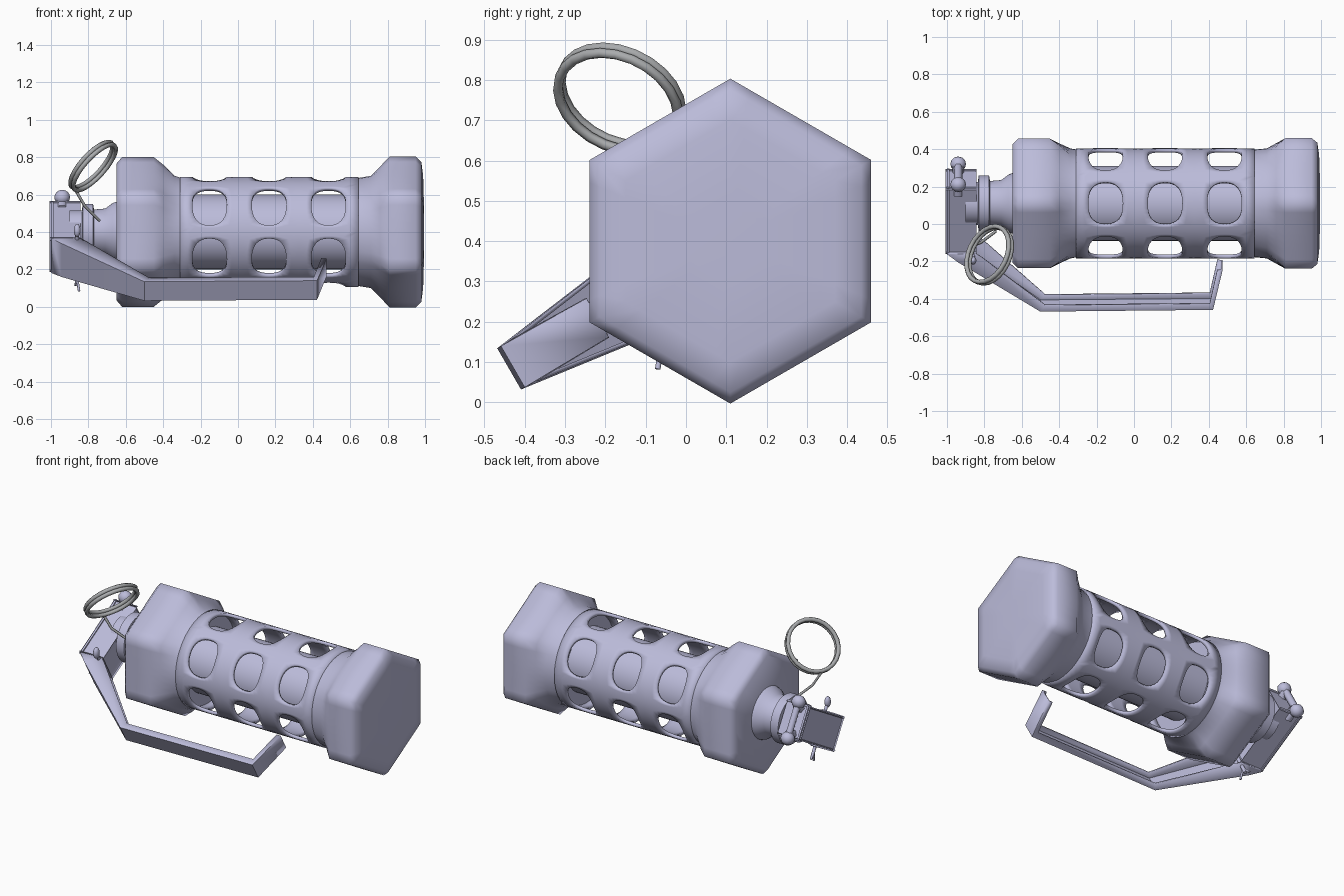
import bpy, bmesh, math
from mathutils import Vector, Matrix

if "Cube" in bpy.data.objects:
    bpy.data.objects.remove(bpy.data.objects["Cube"])

CY, CZ = 0.11, 0.40                      # long axis of the body
C30, S30 = math.cos(math.pi / 6), 0.5
U = Vector((0, -C30, -S30))              # radial direction toward the lever
W = Vector((0, S30, -C30))               # sideways across the lever


def material(name, rgb):
    m = bpy.data.materials.new(name)
    m.diffuse_color = (*rgb, 1)
    m.use_nodes = True
    m.node_tree.nodes["Principled BSDF"].inputs["Base Color"].default_value = m.diffuse_color
    return m


PAINT = material("lavender_grey", (0.50, 0.50, 0.70))
STEEL = material("wire_grey", (0.40, 0.41, 0.42))


def at(x, u, w):
    """Point from position along the axis, toward the lever and across it."""
    return Vector((x, CY, CZ)) + U * u + W * w


def finish(name, bm, mat=PAINT, angle=40, thick=0, normals=True):
    if normals:
        bmesh.ops.recalc_face_normals(bm, faces=bm.faces)
    me = bpy.data.meshes.new(name)
    bm.to_mesh(me)
    bm.free()
    ob = bpy.data.objects.new(name, me)
    bpy.context.collection.objects.link(ob)
    me.materials.append(mat)
    bpy.ops.object.select_all(action='DESELECT')
    ob.select_set(True)
    bpy.context.view_layer.objects.active = ob
    bpy.ops.object.shade_smooth_by_angle(angle=math.radians(angle))
    if thick:
        s = ob.modifiers.new("thickness", 'SOLIDIFY')
        s.thickness, s.offset = thick, 0
    return ob


def loft(name, profile, n=48, angle=40):
    """Rings along the axis: (x, radius, hexagon amount)."""
    bm = bmesh.new()
    rings = []
    for x, r, h in profile:
        ring = []
        for i in range(n):
            t = 2 * math.pi * i / n
            d = (t + math.pi / 6) % (math.pi / 3) - math.pi / 6
            rr = r * ((1 - h) + h * C30 / math.cos(d))
            ring.append(bm.verts.new((x, CY + rr * math.cos(t), CZ + rr * math.sin(t))))
        rings.append(ring)
    for a, b in zip(rings, rings[1:]):
        for i in range(n):
            j = (i + 1) % n
            bm.faces.new((a[i], a[j], b[j], b[i]))
    bm.faces.new(rings[0])
    bm.faces.new(rings[-1])
    return finish(name, bm, angle=angle)


def tube(name, pts, radius, mat=PAINT, closed=False, n=8):
    """Round wire through points."""
    cu = bpy.data.curves.new(name, 'CURVE')
    cu.dimensions = '3D'
    cu.bevel_depth, cu.bevel_resolution, cu.use_fill_caps = radius, 1, True
    sp = cu.splines.new('POLY')
    sp.points.add(len(pts) - 1)
    for p, co in zip(sp.points, pts):
        p.co = (*co, 1)
    sp.use_cyclic_u = closed
    sp.use_smooth = True
    cu.materials.append(mat)
    ob = bpy.data.objects.new(name, cu)
    bpy.context.collection.objects.link(ob)
    return ob


def ball(name, centre, scale):
    bm = bmesh.new()
    bmesh.ops.create_uvsphere(bm, u_segments=12, v_segments=8, radius=1,
                              matrix=Matrix.Translation(centre) @ Matrix.Diagonal((*scale, 1)))
    return finish(name, bm)


# hexagonal end caps that flow into the round body
loft("left_cap", [(-0.65, 0.365, 1), (-0.62, 0.40, 1), (-0.45, 0.40, 1), (-0.40, 0.36, 0.8),
                  (-0.34, 0.30, 0.15), (-0.29, 0.285, 0)], angle=65)
loft("right_cap", [(0.62, 0.285, 0), (0.71, 0.30, 0.15), (0.76, 0.35, 0.6), (0.81, 0.403, 1),
                   (0.95, 0.403, 1), (0.98, 0.375, 1), (0.99, 0.30, 1), (0.995, 0.12, 1)], angle=65)

# perforated shell: 6 x 3 tiles, each with a rounded opening
bm = bmesh.new()
R, TILE, N = 0.285, 0.159, 32
for row in range(6):
    for cx in (-0.152, 0.166, 0.484):
        rings = []
        for blend in (0, 0.4, 1):
            ring = []
            for k in range(N):
                a = 2 * math.pi * k / N
                c, s = math.cos(a), math.sin(a)
                m = max(abs(c), abs(s))
                q = (abs(c) ** 2.5 + abs(s) ** 2.5) ** (-1 / 2.5)
                dx = (1 - blend) * 0.092 * c * q + blend * TILE * c / m
                dt = (1 - blend) * 23 * s * q + blend * 30 * s / m
                t = math.radians(30 + 60 * row + dt)
                ring.append(bm.verts.new((cx + dx, CY + R * math.cos(t), CZ + R * math.sin(t))))
            rings.append(ring)
        for a, b in zip(rings, rings[1:]):
            for i in range(N):
                j = (i + 1) % N
                bm.faces.new((a[i], b[i], b[j], a[j]))
bmesh.ops.remove_doubles(bm, verts=bm.verts, dist=0.0005)
finish("perforated_shell", bm, thick=0.02)

# charge tube seen through the openings
loft("inner_tube", [(-0.45, 0.20, 0), (0.80, 0.20, 0)])

# neck with collar
loft("neck", [(-0.64, 0.165, 0), (-0.67, 0.155, 0), (-0.71, 0.125, 0), (-0.77, 0.12, 0),
              (-0.775, 0.15, 0), (-0.83, 0.15, 0), (-0.835, 0.115, 0), (-0.90, 0.115, 0)])

# fuze head block
bm = bmesh.new()
bmesh.ops.create_cube(bm, size=1)
for v in bm.verts:
    v.co = at(-0.925 + v.co.x * 0.14, 0.05 + v.co.y * 0.39, v.co.z * 0.19)
bmesh.ops.bevel(bm, geom=bm.edges[:], offset=0.012, segments=2, affect='EDGES', profile=0.5)
finish("fuze_head", bm)

# safety lever: folded channel narrowing away from the head
bm = bmesh.new()
sections = []
for x, u, w, dx, du in ((-0.995, 0.25, 0.105, 0.15, 0.0), (-0.94, 0.30, 0.10, 0.12, -0.03),
                        (-0.50, 0.63, 0.056, 0.025, -0.035),
                        (0.42, 0.62, 0.056, -0.015, -0.035), (0.47, 0.38, 0.052, -0.025, 0.0)):
    sections.append([bm.verts.new(p) for p in (at(x + dx, u + du, -w), at(x, u, -w),
                                               at(x, u, w), at(x + dx, u + du, w))])
for a, b in zip(sections, sections[1:]):
    for i in range(3):
        bm.faces.new((a[i], a[i + 1], b[i + 1], b[i]))
finish("safety_lever", bm, thick=0.01, angle=25)

# top plate of the lever lying over the head
bm = bmesh.new()
bmesh.ops.create_cube(bm, size=1)
for v in bm.verts:
    v.co = at(-0.993 + v.co.x * 0.012, 0.05 + v.co.y * 0.41, v.co.z * 0.205)
finish("lever_top_plate", bm)

# hinge pin with knobs on the far side of the head
tube("hinge_pin", [at(-0.94, -0.18, -0.12), at(-0.94, -0.18, 0.12)], 0.022)
for side in (-1, 1):
    ball("hinge_knob", at(-0.94, -0.18, 0.11 * side), (0.042, 0.04, 0.04))
    tube("hinge_arm", [at(-0.94, -0.18, 0.08 * side), at(-0.94, -0.10, 0.08 * side)], 0.03)

# safety pin through the lever, with splayed tail
tube("safety_pin", [at(-0.86, 0.26, -0.17), at(-0.86, 0.27, 0.17)], 0.011)
ball("pin_eye", at(-0.86, 0.26, -0.16), (0.018, 0.022, 0.035))
for d in (-0.03, 0.035):
    tube("pin_tail", [at(-0.86, 0.27, 0.13), at(-0.86 + d * 0.3, 0.28 + d, 0.185)], 0.007)

# pull ring: two coils of wire, tilted
normal = Vector((0.70, -0.33, -0.64)).normalized()
rot = normal.to_track_quat('Z', 'Y')
for off in (-0.011, 0.011):
    tube("pull_ring", [Vector((-0.775, -0.165, 0.752)) + normal * off + rot @ Vector(
        (0.158 * math.cos(a), 0.158 * math.sin(a), 0))
        for a in (2 * math.pi * k / 24 for k in range(24))], 0.013, STEEL, True)

# wire linking the ring to the neck
tube("ring_link", [(-0.875, -0.12, 0.635), (-0.82, -0.10, 0.54), (-0.74, -0.04, 0.46)], 0.008, STEEL)
